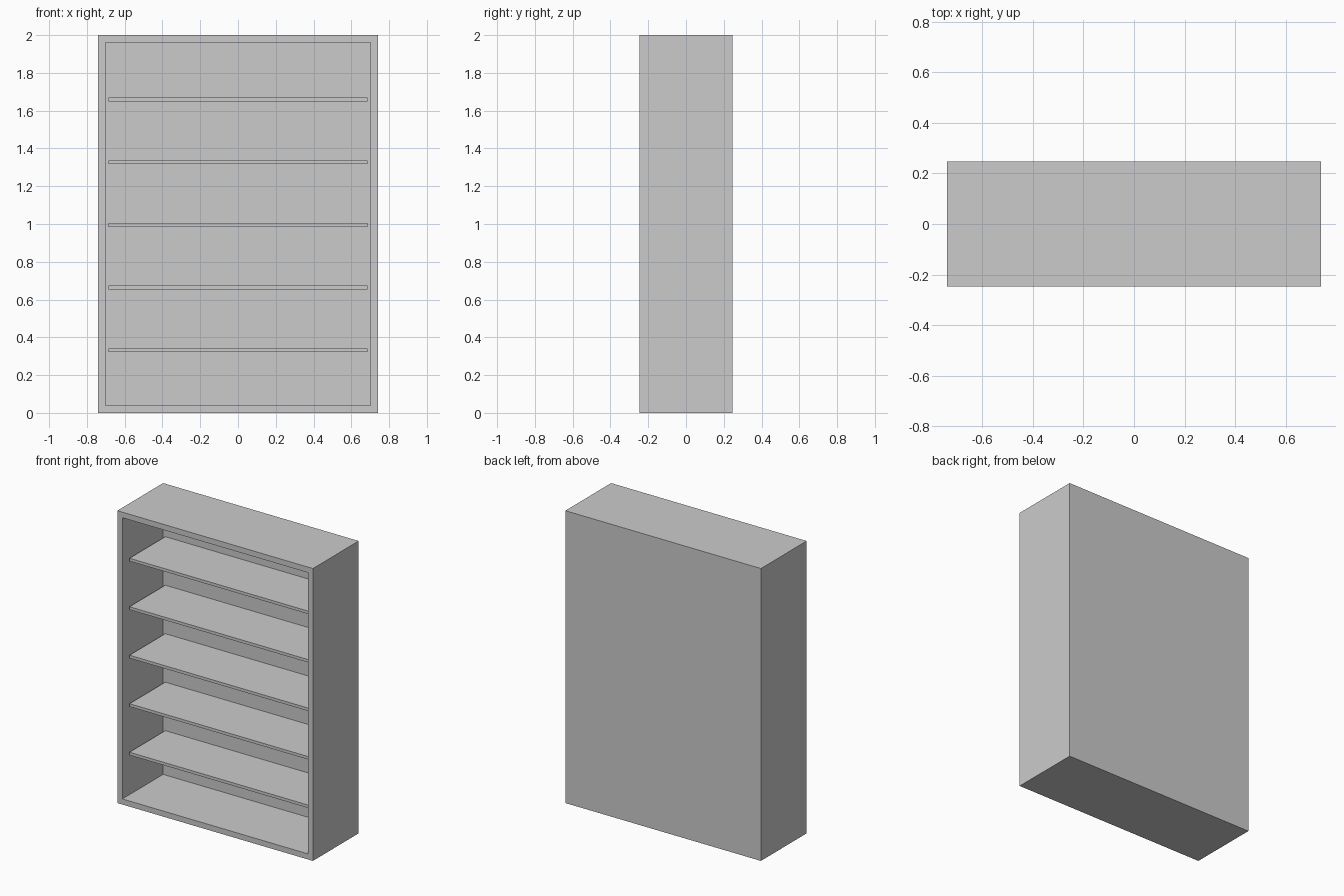
import bpy, bmesh
from mathutils import Matrix, Vector

if "Cube" in bpy.data.objects:
    bpy.data.objects.remove(bpy.data.objects["Cube"])

W, D, H = 1.48, 0.494, 2.0   # outer size
T = 0.054                    # board thickness
SHELF_T = 0.02
SHELVES = 5


def box_bmesh(size, center):
    bm = bmesh.new()
    mat = Matrix.Translation(center) @ Matrix.Diagonal((*size, 1))
    bmesh.ops.create_cube(bm, size=1, matrix=mat)
    return bm


def to_object(bm, name):
    bmesh.ops.recalc_face_normals(bm, faces=bm.faces)
    mesh = bpy.data.meshes.new(name)
    bm.to_mesh(mesh)
    bm.free()
    obj = bpy.data.objects.new(name, mesh)
    bpy.context.collection.objects.link(obj)
    return obj


# Cabinet carcass: box with the front face inset and pushed back
bm = box_bmesh((W, D, H), (0, 0, H / 2))
bm.normal_update()
front = min(bm.faces, key=lambda f: f.calc_center_median().y)
bmesh.ops.inset_region(bm, faces=[front], thickness=T)
rim = bmesh.ops.extrude_discrete_faces(bm, faces=[front])["faces"][0]
bmesh.ops.translate(bm, verts=rim.verts, vec=Vector((0, D - T, 0)))
to_object(bm, "cabinet_carcass")

# Evenly spaced shelves, set back from the front rim
for i in range(SHELVES):
    z = (i + 1) * 0.3317
    shelf = box_bmesh((W - 2 * T, D - 2 * T, SHELF_T), (0, 0, z))
    to_object(shelf, f"shelf_{i + 1}")
